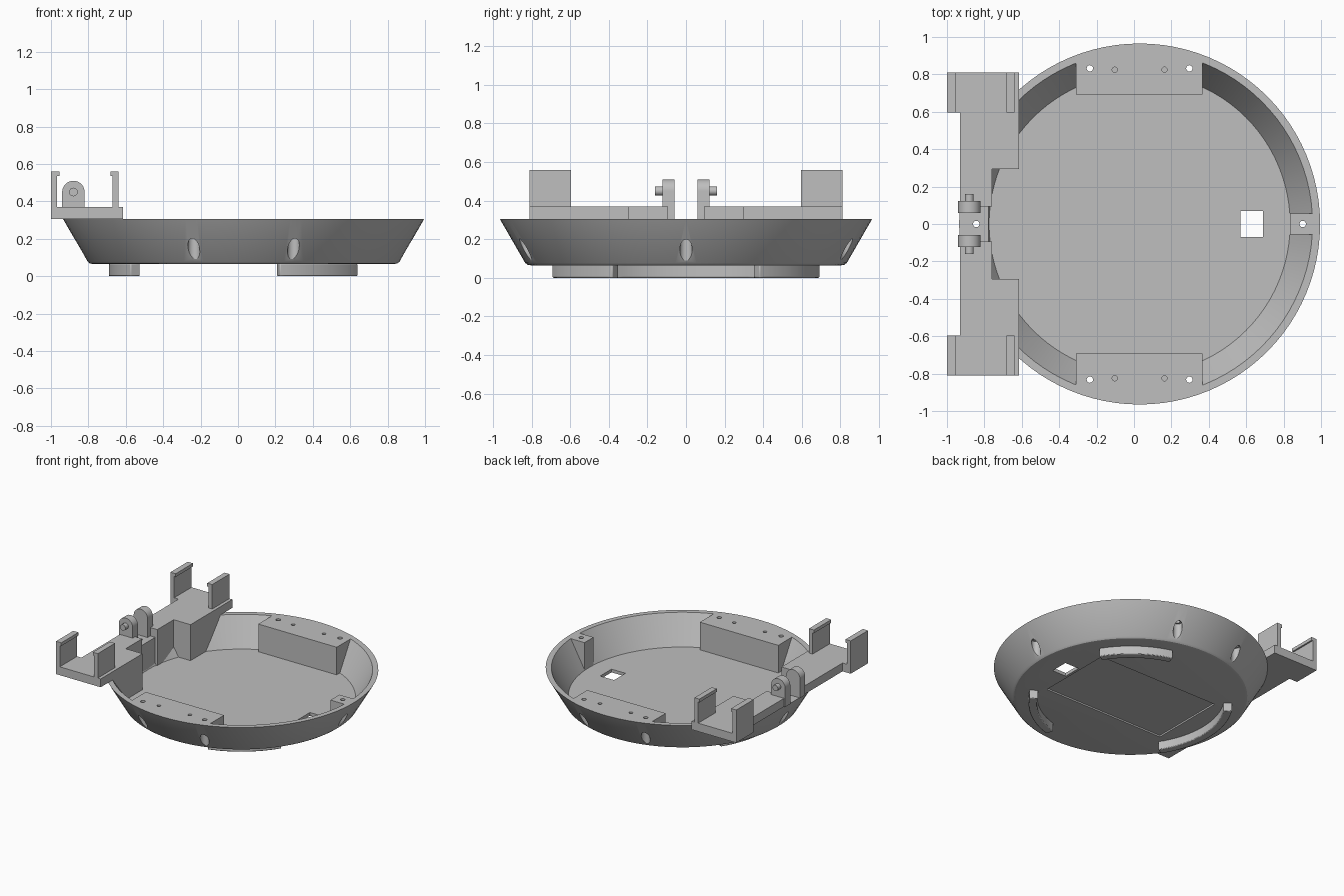
import bpy, bmesh, math
from mathutils import Vector

if "Cube" in bpy.data.objects:
    bpy.data.objects.remove(bpy.data.objects["Cube"])

grey = bpy.data.materials.new("light_grey")
grey.diffuse_color = (0.52, 0.52, 0.52, 1)
grey.use_nodes = True
grey.node_tree.nodes["Principled BSDF"].inputs["Base Color"].default_value = grey.diffuse_color
CX = 0.03            # bowl axis
RIM = 0.305          # bowl rim height


def finish(name, bm):
    bmesh.ops.recalc_face_normals(bm, faces=bm.faces)
    me = bpy.data.meshes.new(name)
    bm.to_mesh(me)
    bm.free()
    me.materials.append(grey)
    ob = bpy.data.objects.new(name, me)
    bpy.context.collection.objects.link(ob)
    return ob


def prism(name, pts, axis, a, b):
    """Extrude a 2D outline along z (outline in xy) or y (outline in xz)."""
    bm = bmesh.new()
    put = (lambda p, t: (p[0], p[1], t)) if axis == 'z' else (lambda p, t: (p[0], t, p[1]))
    face = bm.faces.new([bm.verts.new(put(p, a)) for p in pts])
    res = bmesh.ops.extrude_face_region(bm, geom=[face])
    verts = [v for v in res['geom'] if isinstance(v, bmesh.types.BMVert)]
    bmesh.ops.translate(bm, verts=verts, vec=Vector(put((0, 0), b - a)))
    return finish(name, bm)


def box(name, x0, x1, y0, y1, z0, z1):
    return prism(name, [(x0, y0), (x1, y0), (x1, y1), (x0, y1)], 'z', z0, z1)


def circle(x, y, r, n=24):
    return [(x + r * math.cos(2 * math.pi * i / n), y + r * math.sin(2 * math.pi * i / n))
            for i in range(n)]


def stack(name, rings, n=96):
    """Solid of revolution around the bowl axis from (radius, z) rings."""
    bm = bmesh.new()
    loops = [[bm.verts.new((x, y, z)) for x, y in circle(CX, 0, r, n)] for r, z in rings]
    for lo, hi in zip(loops, loops[1:]):
        for i in range(n):
            j = (i + 1) % n
            bm.faces.new((lo[i], lo[j], hi[j], hi[i]))
    bm.faces.new(loops[0])
    bm.faces.new(loops[-1])
    return finish(name, bm)


def cut(ob, tool):
    mod = ob.modifiers.new("cut", 'BOOLEAN')
    mod.operation, mod.solver, mod.object = 'DIFFERENCE', 'EXACT', tool
    bpy.context.view_layer.objects.active = ob
    bpy.ops.object.modifier_apply(modifier=mod.name)
    bpy.data.objects.remove(tool, do_unlink=True)


# Bowl: solid frustum minus a cavity that leaves the screw blocks and supports standing
bowl = stack("bowl", [(0.805, 0.065), (0.822, 0.068), (0.834, 0.078), (0.965, RIM)])
cavity = stack("cavity", [(0.805, 0.09), (0.950, 0.35)])
cut(cavity, box("keep_right", 0.835, 1.2, -0.055, 0.055, 0, 0.5))
cut(cavity, box("keep_centre", -1.2, -0.778, -0.2, 0.2, 0, 0.5))
for s in (-1, 1):
    for name, x0, x1, y0, y1 in (("keep_side", -0.31, 0.365, 0.692, 1.2),
                                 ("keep_step", -1.2, -0.76, 0.093, 0.4),
                                 ("keep_support", -1.2, -0.615, 0.295, 1.2)):
        lo, hi = sorted((s * y0, s * y1))
        cut(cavity, box(name, x0, x1, lo, hi, 0, 0.5))
cut(bowl, cavity)

# Screw holes with counterbores breaking out through the sloping wall
screws = [(0.902, 0), (-0.843, 0)] + [(CX + sx * 0.266, sy * 0.832)
                                      for sx in (-1, 1) for sy in (-1, 1)]
for x, y in screws:
    cut(bowl, prism("counterbore", circle(x, y, 0.032), 'z', 0, 0.21))
    cut(bowl, prism("screw_hole", circle(x, y, 0.017), 'z', 0.2, 0.4))
# Small blind holes in the side blocks
for sx in (-1, 1):
    for sy in (-1, 1):
        cut(bowl, prism("pilot_hole", circle(CX + sx * 0.133, sy * 0.825, 0.014, 16), 'z', 0.2, 0.4))
# Square opening in the floor and shallow recess underneath
cut(bowl, box("floor_opening", 0.57, 0.69, -0.07, 0.07, 0, 0.2))
cut(bowl, box("label_recess", -0.49, 0.55, -0.30, 0.30, 0, 0.077))

# Curved feet
for name, mid, half in (("foot_left", 180, 33), ("foot_back", 53.2, 21.2), ("foot_front", -53.2, 21.2)):
    angles = [math.radians(mid - half + 2 * half * i / 16) for i in range(17)]
    outline = [(CX + 0.72 * math.cos(a), 0.72 * math.sin(a)) for a in angles]
    outline += [(CX + 0.66 * math.cos(a), 0.66 * math.sin(a)) for a in reversed(angles)]
    foot = prism(name, outline, 'z', 0, 0.068)
    mod = foot.modifiers.new("edge", 'BEVEL')
    mod.width, mod.segments, mod.angle_limit = 0.006, 2, math.radians(40)

# Bracket on the left rim, the same on both sides
plate = [(-0.93, 0.093), (-0.76, 0.093), (-0.76, 0.295), (-0.615, 0.295), (-0.615, 0.6), (-0.93, 0.6)]
clip = [(-1, RIM), (-0.615, RIM), (-0.615, 0.37), (-0.64, 0.37), (-0.64, 0.56), (-0.683, 0.56),
        (-0.683, 0.535), (-0.672, 0.535), (-0.672, 0.37), (-0.967, 0.37), (-0.967, 0.535),
        (-0.955, 0.535), (-0.955, 0.56), (-1, 0.56)]
arc = [math.pi * i / 20 for i in range(21)]
lug = [(-0.94, RIM), (-0.82, RIM)] + [(-0.88 + 0.06 * math.cos(a), 0.45 + 0.06 * math.sin(a)) for a in arc]
for s, side in ((-1, "front"), (1, "back")):
    prism("bracket_plate_" + side, [(x, s * y) for x, y in plate], 'z', RIM, 0.37)
    prism("clip_" + side, clip, 'y', s * 0.597, s * 0.81)
    prism("pivot_lug_" + side, lug, 'y', s * 0.06, s * 0.123)
    prism("pivot_pin_" + side, circle(-0.88, 0.45, 0.023), 'y', s * 0.11, s * 0.16)

# Smooth the round surfaces, keep edges sharp
bpy.ops.object.select_all(action='DESELECT')
for ob in bpy.context.scene.objects:
    ob.select_set(True)
bpy.context.view_layer.objects.active = bowl
bpy.ops.object.shade_smooth_by_angle(angle=math.radians(25))
